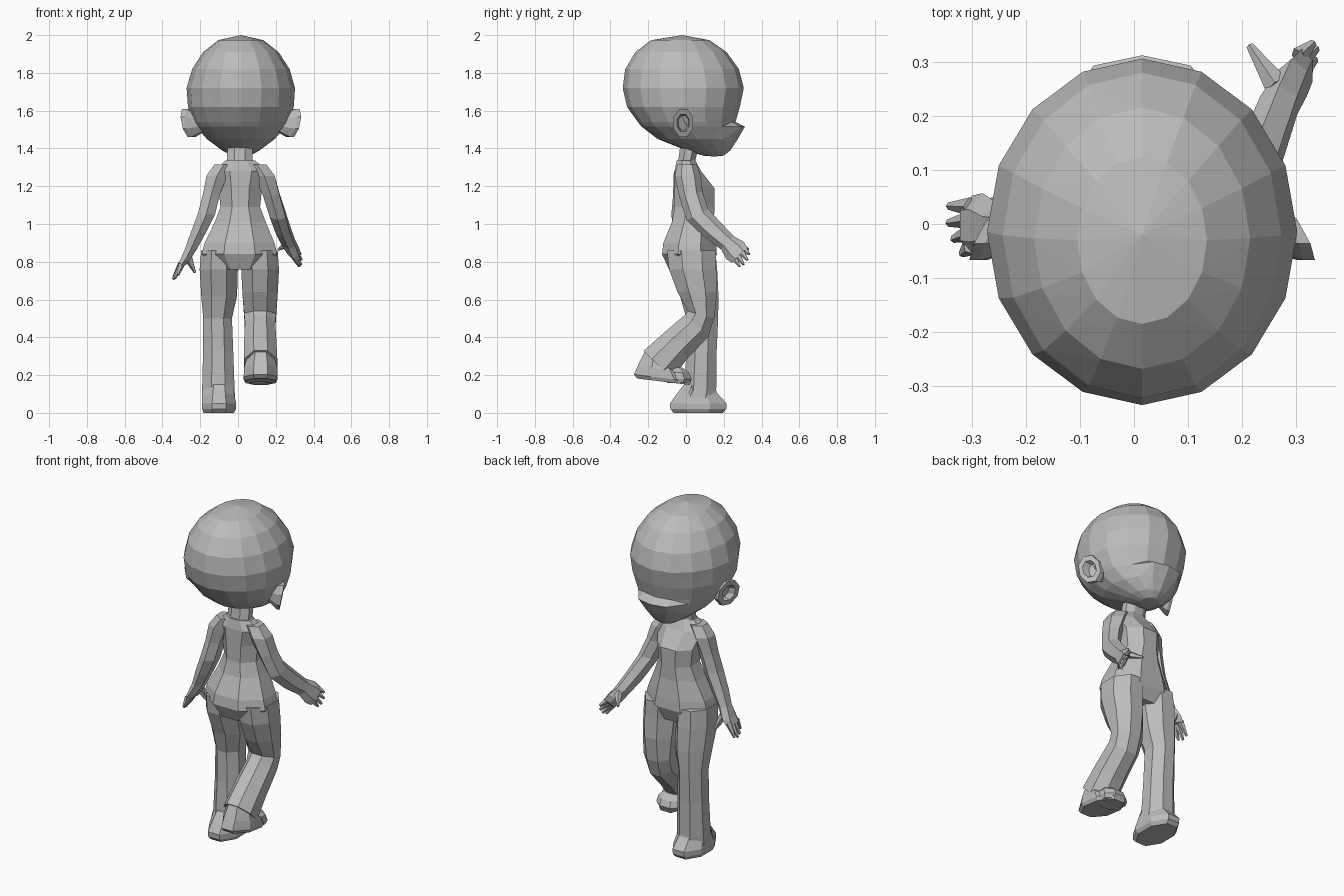
import bpy, bmesh, math
from mathutils import Vector, Matrix

grey = bpy.data.materials.new("plain grey")
grey.diffuse_color = (0.5, 0.5, 0.5, 1)


def finish(name, bm):
    bmesh.ops.recalc_face_normals(bm, faces=bm.faces)
    me = bpy.data.meshes.new(name)
    bm.to_mesh(me)
    bm.free()
    me.materials.append(grey)
    ob = bpy.data.objects.new(name, me)
    bpy.context.collection.objects.link(ob)
    return ob


def skin(bm, rings, caps=True):
    vs = [[bm.verts.new(p) for p in r] for r in rings]
    n = len(vs[0])
    for a, b in zip(vs, vs[1:]):
        for i in range(n):
            j = (i + 1) % n
            bm.faces.new((a[i], a[j], b[j], b[i]))
    if caps:
        bm.faces.new(vs[0])
        bm.faces.new(vs[-1])
    return vs


def ring(x, y, z, hx, hy, tilt=0, n=8):
    """Flat-sided ring, tilted about the x axis."""
    rot = Matrix.Rotation(math.radians(tilt), 3, 'X')
    k = 1 / math.cos(math.pi / n)
    pts = []
    for i in range(n):
        a = math.tau * (i + 0.5) / n
        pts.append(Vector((x, y, z)) + rot @ Vector((hx * k * math.cos(a), hy * k * math.sin(a), 0)))
    return pts


def loft(name, specs, n=8):
    bm = bmesh.new()
    skin(bm, [ring(*s, n=n) for s in specs])
    return finish(name, bm)


def spike(bm, a, b, r1, r2):
    """Four-sided tapered finger between two points."""
    a, b = Vector(a), Vector(b)
    q = (b - a).to_track_quat('Z', 'Y').to_matrix().to_4x4()
    bmesh.ops.create_cone(bm, cap_ends=True, segments=5, radius1=r1, radius2=r2,
                          depth=(b - a).length, matrix=Matrix.Translation((a + b) / 2) @ q)


CX = 0.015

# head: horizontal rings (z, back y, front y, half width); the ring at 1.515 carries the muzzle ledge
head_rows = [(1.362, .09, .20, .05), (1.39, 0, .235, .10), (1.45, -.15, .262, .18),
             (1.515, -.235, .262, .235), (1.54, -.255, .262, .25), (1.62, -.312, .285, .28),
             (1.72, -.335, .306, .287), (1.82, -.322, .28, .258), (1.91, -.268, .215, .20),
             (1.973, -.185, .125, .12)]
N = 16
bm = bmesh.new()
rings = []
for z, yb, yf, hw in head_rows:
    pts = []
    for i in range(N):
        a = math.tau * i / N
        y = (yb + yf) / 2 + (yf - yb) / 2 * math.sin(a)
        if z == 1.515 and math.sin(a) > .9:
            y += .05
        if z == 1.45 and math.sin(a) > .9:
            y += .012
        pts.append((CX + hw * math.cos(a), y, z))
    rings.append(pts)
vs = skin(bm, rings, caps=False)
for row, tip in ((vs[0], (CX, .15, 1.357)), (vs[-1], (CX, -.02, 2.0))):
    t = bm.verts.new(tip)
    for i in range(N):
        bm.faces.new((row[i], row[(i + 1) % N], t))
bmesh.ops.triangulate(bm, faces=[f for f in bm.faces if len(f.verts) == 4])
finish("head", bm)

# ears: hollow cups flaring outward and back
for side, label in ((1, "right"), (-1, "left")):
    bm = bmesh.new()
    rows = []
    for s, dx in ((.6, -.08), (1, -.02), (1, 0), (.62, 0), (.5, -.035)):
        pts = []
        for i in range(8):
            a = math.tau * (i + .5) / 8
            dy, dz = .056 * s * math.cos(a), .08 * s * math.sin(a)
            pts.append((CX + side * (.285 + dx - .55 * dy + .2 * dz), -.015 + dy, 1.535 + dz))
        rows.append(pts)
    skin(bm, rows)
    finish(label + "_ear", bm)

# neck and torso
loft("neck", [(.01, .0, 1.27, .085, .055), (.01, .005, 1.34, .068, .045), (.01, .02, 1.42, .066, .05)])
loft("torso", [(.01, .02, .76, .12, .11), (.008, .018, .84, .2, .145), (.008, .02, .90, .185, .14),
               (.012, .037, 1.01, .135, .112), (.012, .045, 1.09, .105, .105),
               (.012, .045, 1.19, .115, .105), (.015, .01, 1.28, .14, .07), (.012, 0, 1.335, .08, .05)])

# standing leg and its foot
loft("left_leg", [(-.10, .03, .86, .095, .125), (-.102, .04, .76, .101, .125), (-.10, .07, .62, .095, .102),
                  (-.108, .086, .50, .076, .084), (-.105, .082, .32, .08, .08), (-.104, .075, .12, .086, .085),
                  (-.102, .055, .06, .088, .11)])
loft("left_foot", [(-.102, .065, 0.0, .08, .13), (-.1, .065, .02, .09, .148), (-.1, .065, .05, .09, .15),
                   (-.1, .06, .1, .08, .11), (-.1, .06, .15, .07, .07)])

# lifted leg, bent back at the knee
loft("right_leg", [(.112, .03, .86, .098, .13), (.117, .035, .76, .1, .125), (.117, .06, .64, .094, .105),
                   (.117, .08, .52, .085, .072, -15), (.117, .055, .46, .08, .085, -42),
                   (.118, -.05, .36, .085, .092, -48), (.12, -.15, .255, .088, .105, -45)])
loft("right_foot", [(.12, -.12, .165, .08, .14, -7), (.12, -.125, .185, .09, .152, -7),
                    (.12, -.13, .23, .088, .125, -12), (.12, -.14, .28, .07, .09, -30)])
loft("right_toe_cap", [(.12, -.04, .157, .07, .06), (.12, -.035, .18, .08, .065),
                       (.12, -.045, .215, .075, .06), (.12, -.06, .24, .05, .04)])

# arms from shoulder to palm
loft("right_arm", [(.10, .005, 1.315, .05, .045), (.14, .01, 1.255, .055, .06), (.175, .025, 1.16, .044, .055, 10),
                   (.21, .06, 1.05, .042, .056, 28), (.238, .14, .97, .038, .05, 45),
                   (.268, .22, .90, .034, .042, 45), (.292, .26, .86, .028, .056, 45),
                   (.31, .283, .835, .02, .05, 45)], n=6)
loft("left_arm", [(-.075, 0, 1.315, .05, .045), (-.112, .0, 1.255, .055, .058), (-.14, -.01, 1.16, .045, .05),
                  (-.168, -.02, 1.05, .046, .05), (-.212, -.015, .95, .04, .044),
                  (-.248, -.008, .87, .032, .038), (-.28, -.003, .81, .026, .052),
                  (-.30, -.003, .78, .022, .048)], n=6)

# fingers and thumbs: root, tip
hands = {
    "right": [((.3, .25, .825), (.325, .285, .775)), ((.305, .275, .83), (.335, .305, .785)),
              ((.305, .295, .85), (.338, .325, .81)), ((.305, .31, .865), (.332, .335, .84)),
              ((.265, .255, .9), (.214, .33, .865))],
    "left": [((-.3, -.04, .785), (-.318, -.055, .73)), ((-.3, -.015, .785), (-.334, -.028, .712)),
             ((-.3, .008, .785), (-.343, .002, .705)), ((-.3, .032, .79), (-.342, .033, .715)),
             ((-.262, .025, .82), (-.227, .05, .742))],
}
for label, fingers in hands.items():
    bm = bmesh.new()
    for k, (a, b) in enumerate(fingers):
        spike(bm, a, b, .024 if k == 4 else .018, .007)
    finish(label + "_fingers", bm)
